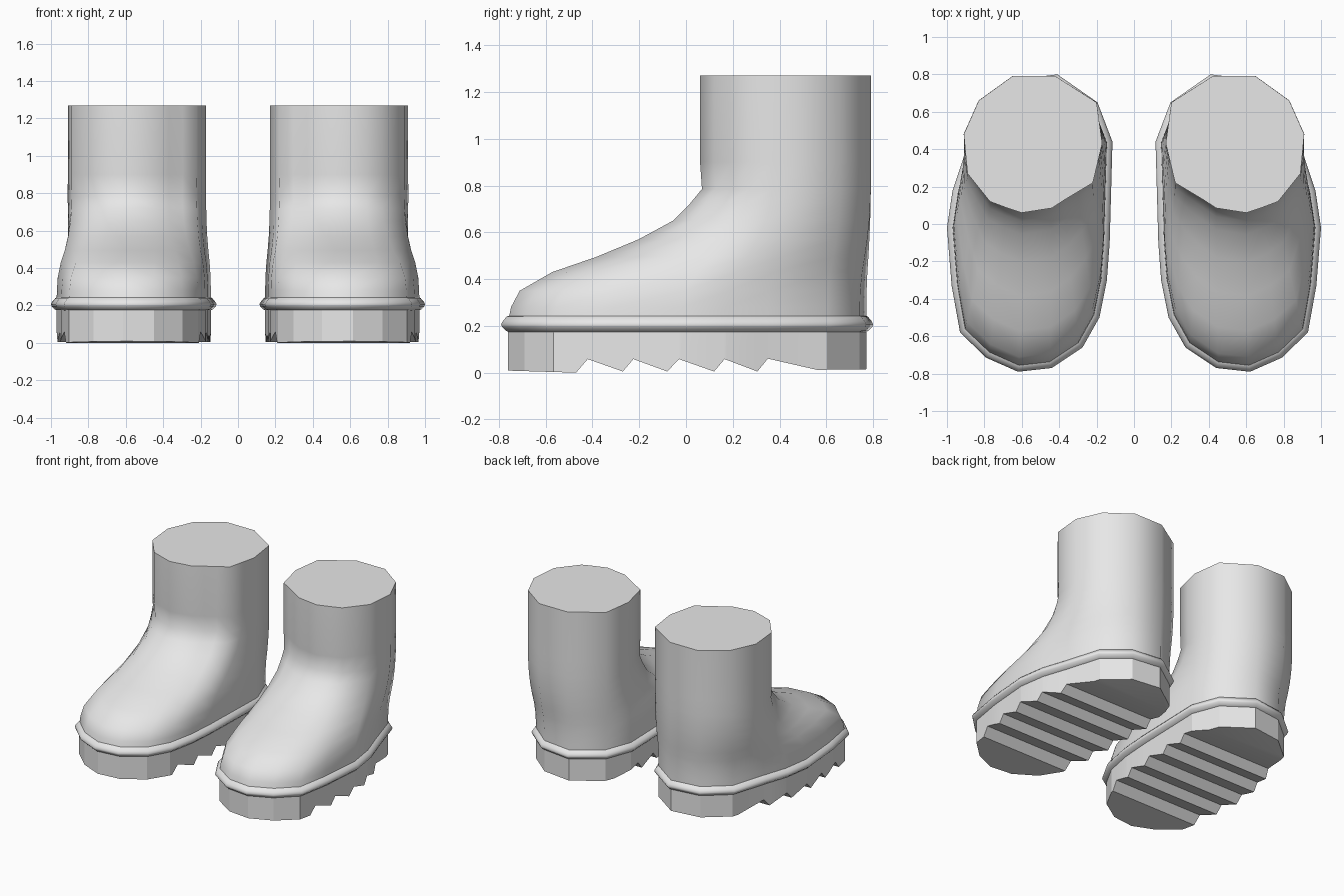
import bpy, bmesh, math
from mathutils import Vector

if "Cube" in bpy.data.objects:
    bpy.data.objects.remove(bpy.data.objects["Cube"])

grey = bpy.data.materials.new("light grey rubber")
grey.diffuse_color = (0.8, 0.8, 0.8, 1)
grey.use_nodes = True
grey.node_tree.nodes["Principled BSDF"].inputs["Base Color"].default_value = grey.diffuse_color

# Outline of the welt and matching points round the shaft, toe first, counter-clockwise
WELT = [(.62, -.79), (.79, -.715), (.93, -.58), (.975, -.33), (1, -.02), (.97, .18),
        (.91, .36), (.83, .62), (.65, .77), (.41, .80), (.195, .65), (.115, .44),
        (.13, -.1), (.145, -.3), (.185, -.5), (.275, -.66), (.44, -.77)]
SHAFT = [(.60, .06), (.69, .09), (.77, .12), (.83, .195), (.89, .27), (.90, .37),
         (.91, .48), (.83, .66), (.65, .79), (.42, .79), (.20, .65), (.17, .43),
         (.195, .325), (.22, .22), (.295, .175), (.37, .13), (.44, .085)]
# Tread profile: y, z
TREAD = [(-.8, .01), (-.47, 0), (-.42, .058), (-.27, .005), (-.225, .058), (-.08, .005),
         (-.03, .058), (.12, .005), (.165, .058), (.305, .005), (.35, .06), (.56, .012),
         (.8, .015)]


def inset(pts, d):
    """Move each point of a closed outline inwards by d."""
    out = []
    n = len(pts)
    for i in range(n):
        a, p, b = (Vector(pts[(i + k) % n]) for k in (-1, 0, 1))
        u, v = (p - a).normalized(), (b - p).normalized()
        m = (Vector((-u.y, u.x)) + Vector((-v.y, v.x))).normalized()
        out.append(tuple(p + m * d))
    return out


def loft(bm, rings):
    """Join rings of (outline, z) bottom to top and cap both ends."""
    loops = [[bm.verts.new((x, y, z)) for x, y in pts] for pts, z in rings]
    n = len(loops[0])
    for lo, hi in zip(loops, loops[1:]):
        for i in range(n):
            j = (i + 1) % n
            bm.faces.new((lo[i], lo[j], hi[j], hi[i]))
    bm.faces.new(loops[0][::-1])
    bm.faces.new(loops[-1])


def finish(bm, name, angle):
    """Make the right-hand part and its mirrored twin."""
    for side, sign in (("right", 1), ("left", -1)):
        b = bm.copy()
        if sign < 0:
            for v in b.verts:
                v.co.x = -v.co.x
        bmesh.ops.recalc_face_normals(b, faces=b.faces)
        me = bpy.data.meshes.new(f"{side}_{name}")
        b.to_mesh(me)
        b.free()
        me.materials.append(grey)
        ob = bpy.data.objects.new(f"{side}_{name}", me)
        bpy.context.collection.objects.link(ob)
        bpy.ops.object.select_all(action='DESELECT')
        ob.select_set(True)
        bpy.context.view_layer.objects.active = ob
        bpy.ops.object.shade_smooth_by_angle(angle=math.radians(angle))
    bm.free()


def tread_height(y):
    for (y0, z0), (y1, z1) in zip(TREAD, TREAD[1:]):
        if y <= y1:
            return z0 + (z1 - z0) * (y - y0) / (y1 - y0)
    return TREAD[-1][1]


# Upper: blends from the foot outline to the shaft (height, sideways blend, lengthways blend)
foot = inset(WELT, .03)
BLEND = [(.22, 1, 1), (.28, .98, .985), (.35, .92, .94), (.43, .72, .77), (.495, .45, .54),
         (.57, .22, .32), (.65, .07, .14), (.72, .0, .055), (.785, -.02, -.01),
         (.9, 0, 0), (1.27, 0, 0)]
rings = []
for z, tx, ty in BLEND:
    rings.append(([(s[0] + (f[0] - s[0]) * tx, s[1] + (f[1] - s[1]) * ty)
                   for s, f in zip(SHAFT, foot)], z))
bm = bmesh.new()
loft(bm, rings)
finish(bm, "boot_upper", 60)

# Welt: rounded band round the foot
bm = bmesh.new()
loft(bm, [(inset(WELT, d), z) for d, z in
          ((.04, .17), (.022, .178), (.004, .195), (0, .207), (.008, .222), (.024, .24), (.04, .245))])
finish(bm, "welt", 50)

# Sole: straight wall, cut into strips whose undersides follow the saw-tooth tread
bm = bmesh.new()
sole = inset(WELT, .03)
loft(bm, [(sole, 0), (sole, .19)])
for y, _ in TREAD[1:-1]:
    bmesh.ops.bisect_plane(bm, geom=bm.verts[:] + bm.edges[:] + bm.faces[:],
                           plane_co=(0, y, 0), plane_no=(0, 1, 0))
for v in bm.verts:
    if v.co.z < .01:
        v.co.z = tread_height(v.co.y)
finish(bm, "sole", 15)
